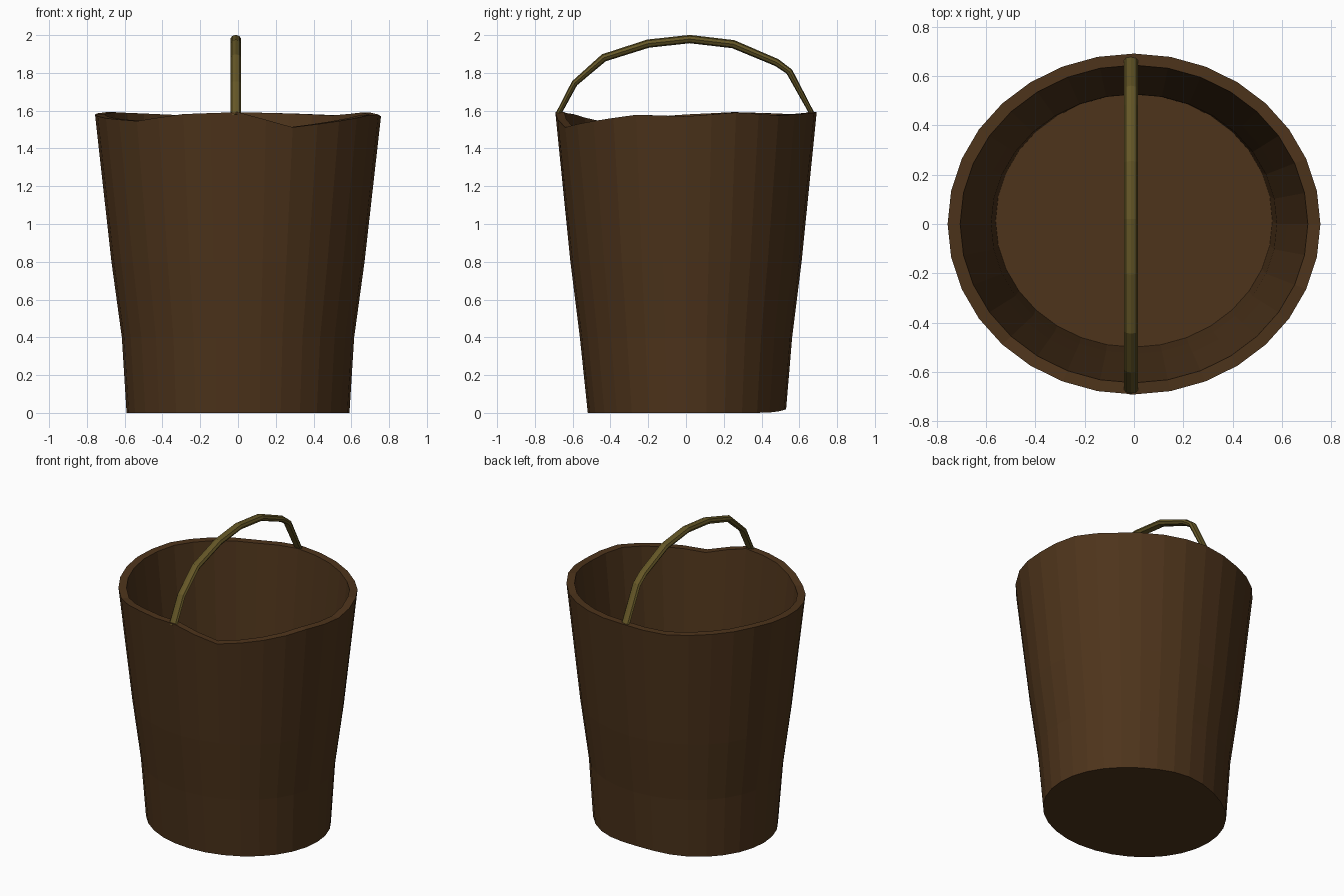
import bpy, bmesh, math
from mathutils import Vector

if "Cube" in bpy.data.objects:
    bpy.data.objects.remove(bpy.data.objects["Cube"])

N = 32


def material(name, rgb):
    m = bpy.data.materials.new(name)
    m.diffuse_color = (*rgb, 1)
    m.use_nodes = True
    m.node_tree.nodes["Principled BSDF"].inputs["Base Color"].default_value = m.diffuse_color
    return m


def make_object(name, bm, mat):
    bmesh.ops.recalc_face_normals(bm, faces=bm.faces)
    me = bpy.data.meshes.new(name)
    bm.to_mesh(me)
    bm.free()
    me.materials.append(mat)
    ob = bpy.data.objects.new(name, me)
    bpy.context.collection.objects.link(ob)
    return ob


def bridge(bm, a, b):
    n = len(a)
    for i in range(n):
        j = (i + 1) % n
        bm.faces.new((a[i], a[j], b[j], b[i]))


# Worn rim heights, every 22.5 degrees counter-clockwise from +x
RIM = [1.57, 1.59, 1.575, 1.585, 1.592, 1.575, 1.585, 1.592,
       1.58, 1.56, 1.545, 1.582, 1.592, 1.512, 1.545, 1.578]


def rim_height(i):
    k = i * len(RIM) / N
    a = int(k)
    return RIM[a] + (RIM[(a + 1) % len(RIM)] - RIM[a]) * (k - a)


def ring(bm, rx, ry, z=None, cy=0.0, lift=0.0):
    vs = []
    for i in range(N):
        t = 2 * math.pi * i / N
        h = rim_height(i) if z is None else z
        h += lift * max(0, math.sin(t)) ** 12
        vs.append(bm.verts.new((rx * math.cos(t), cy + ry * math.sin(t), h)))
    return vs


# Bucket shell: outer wall, rim, inner wall and floor
bm = bmesh.new()
rings = [ring(bm, 0.59, 0.525, 0.0, 0.005, 0.02),
         ring(bm, 0.615, 0.562, 0.4),
         ring(bm, 0.67, 0.612, 0.8),
         ring(bm, 0.757, 0.692),
         ring(bm, 0.706, 0.645),
         ring(bm, 0.62, 0.564, 0.8),
         ring(bm, 0.58, 0.527, 0.4),
         ring(bm, 0.562, 0.513, 0.06, 0.013)]
for a, b in zip(rings, rings[1:]):
    bridge(bm, a, b)
bm.faces.new(rings[0])
bm.faces.new(rings[-1])
make_object("bucket", bm, material("brown_wood", (0.075, 0.034, 0.011)))

# Carrying handle: tube swept along an arch of (y, z, thickness)
path = [(-0.68, 1.575, 0.014), (-0.59, 1.745, 0.017), (-0.435, 1.88, 0.021),
        (-0.2, 1.955, 0.022), (0.02, 1.979, 0.022), (0.25, 1.952, 0.022),
        (0.48, 1.855, 0.02), (0.547, 1.807, 0.018), (0.672, 1.575, 0.013)]
bm = bmesh.new()
pts = [Vector((-0.012, y, z)) for y, z, r in path]
loops = []
for k, p in enumerate(pts):
    d = (pts[min(k + 1, len(pts) - 1)] - pts[max(k - 1, 0)]).normalized()
    side = Vector((1, 0, 0))
    up = side.cross(d)
    loops.append([bm.verts.new(p + side * 0.029 * math.cos(t) + up * path[k][2] * math.sin(t))
                  for t in [math.tau * i / 8 for i in range(8)]])
for a, b in zip(loops, loops[1:]):
    bridge(bm, a, b)
bm.faces.new(loops[0])
bm.faces.new(loops[-1])
make_object("handle", bm, material("olive_handle", (0.13, 0.095, 0.02)))
